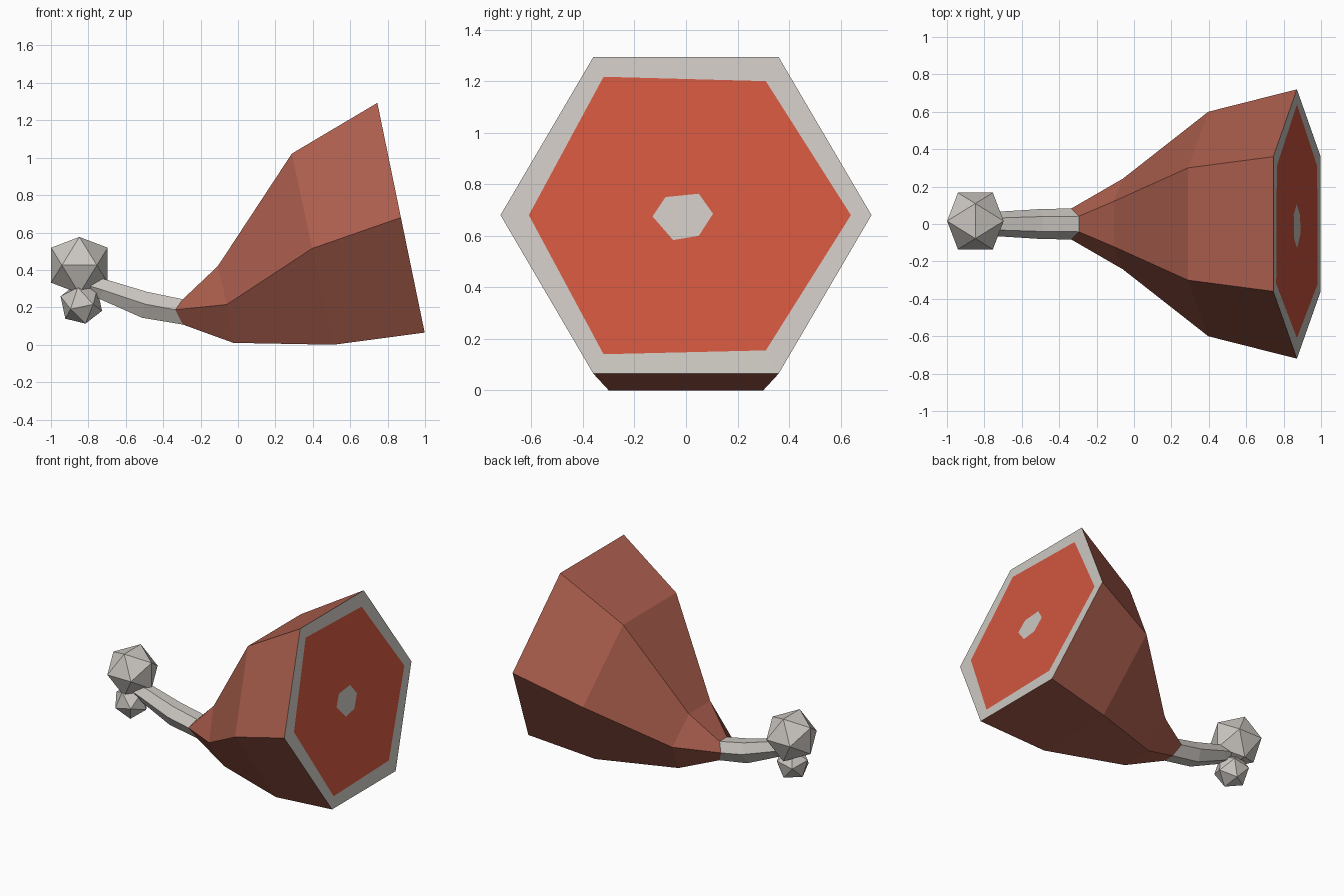
import bpy, bmesh, math
from mathutils import Vector, Euler

if "Cube" in bpy.data.objects:
    bpy.data.objects.remove(bpy.data.objects["Cube"])


def material(name, rgb):
    lin = [((c / 255 + 0.055) / 1.055) ** 2.4 for c in rgb]
    m = bpy.data.materials.new(name)
    m.diffuse_color = (*lin, 1)
    m.use_nodes = True
    m.node_tree.nodes["Principled BSDF"].inputs["Base Color"].default_value = m.diffuse_color
    return m


BONE = material("bone", (203, 198, 192))
SKIN = material("roasted skin", (172, 95, 78))
FLESH = material("red flesh", (208, 86, 63))


def finish(bm, name, mats):
    bmesh.ops.recalc_face_normals(bm, faces=bm.faces)
    me = bpy.data.meshes.new(name)
    bm.to_mesh(me)
    bm.free()
    for m in mats:
        me.materials.append(m)
    ob = bpy.data.objects.new(name, me)
    bpy.context.collection.objects.link(ob)
    return ob


def hex_ring(bm, top, mid, bottom, r):
    """Hexagon with corners at the sides and flat edges above and below."""
    pts = [(top, -r / 2), (top, r / 2), (mid, r),
           (bottom, r / 2), (bottom, -r / 2), (mid, -r)]
    return [bm.verts.new((p[0], y, p[1])) for p, y in pts]


def bridge(bm, a, b, mat=0):
    for i in range(6):
        j = (i + 1) % 6
        bm.faces.new((a[i], a[j], b[j], b[i])).material_index = mat


def loft(bm, sections):
    rings = [hex_ring(bm, *s) for s in sections]
    for a, b in zip(rings, rings[1:]):
        bridge(bm, a, b)
    return rings


# sections: top (x, z), middle (x, z), bottom (x, z), half width in y
NECK = ((-0.295, 0.243), (-0.335, 0.187), (-0.295, 0.108), 0.083)

# ham body with the cut face
bm = bmesh.new()
rings = loft(bm, [
    NECK,
    ((-0.108, 0.42), (-0.06, 0.215), (-0.025, 0.01), 0.242),
    ((0.288, 1.022), (0.397, 0.515), (0.51, 0.0), 0.60),
    ((0.745, 1.293), (0.871, 0.68), (0.998, 0.065), 0.72),
])
bm.faces.new(rings[0])


def on_cut(points):
    """Points (y, z) placed on the sloping cut plane."""
    return [bm.verts.new((0.871 - (z - 0.68) * 0.206, y, z)) for y, z in points]


flesh_edge = on_cut([(-0.32, 1.217), (0.31, 1.2), (0.64, 0.68),
                     (0.31, 0.155), (-0.32, 0.14), (-0.61, 0.68)])
marrow_edge = on_cut([(-0.08, 0.75), (0.05, 0.763), (0.105, 0.685),
                      (0.05, 0.6), (-0.05, 0.583), (-0.13, 0.675)])
bridge(bm, rings[-1], flesh_edge, 1)       # fat rim
bridge(bm, flesh_edge, marrow_edge, 2)     # red flesh
bm.faces.new(marrow_edge).material_index = 1
finish(bm, "ham_body", [SKIN, BONE, FLESH])

# bone shaft
bm = bmesh.new()
rings = loft(bm, [
    ((-0.775, 0.365), (-0.79, 0.313), (-0.775, 0.26), 0.06),
    ((-0.70, 0.347), (-0.72, 0.292), (-0.743, 0.246), 0.066),
    ((-0.487, 0.283), (-0.50, 0.218), (-0.513, 0.144), 0.08),
    NECK,
])
bm.faces.new(rings[0])
bm.faces.new(rings[-1])
finish(bm, "bone_shaft", [BONE])


# bone knuckles: icosahedra
def knuckle(name, centre, s, tilt=(0, 0, 0)):
    phi = (1 + math.sqrt(5)) / 2
    rot = Euler([math.radians(t) for t in tilt]).to_matrix()
    bm = bmesh.new()
    for a in (-1, 1):
        for b in (-phi, phi):
            for v in ((a, b, 0), (0, a, b), (b, 0, a)):
                bm.verts.new(Vector(centre) + rot @ (Vector(v) * s))
    bmesh.ops.convex_hull(bm, input=bm.verts)
    finish(bm, name, [BONE])


knuckle("large_knuckle", (-0.848, 0.016, 0.425), 0.0935)
knuckle("small_knuckle", (-0.838, -0.012, 0.22), 0.062, (10, -12, 0))
